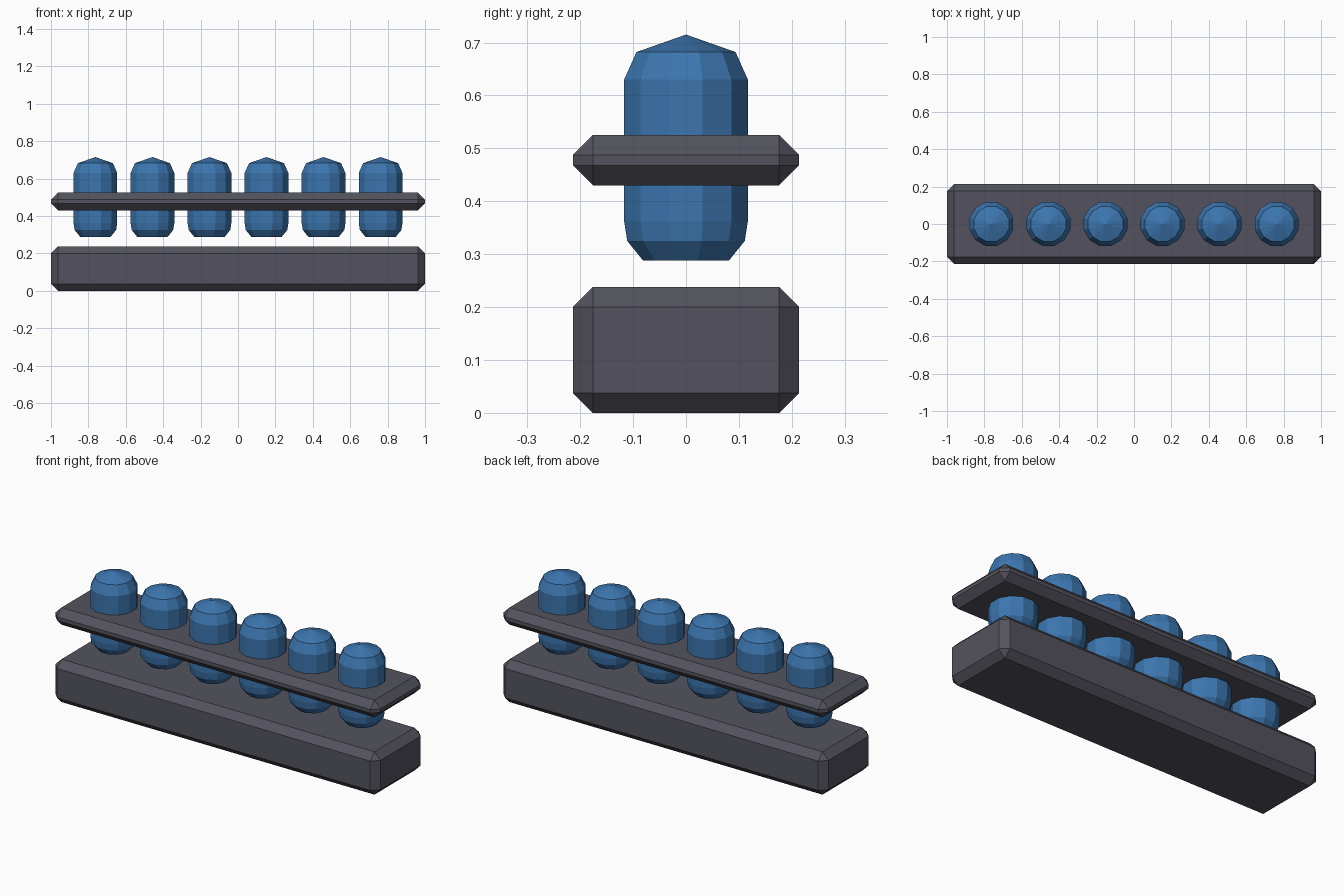
import bpy, bmesh, math

if "Cube" in bpy.data.objects:
    bpy.data.objects.remove(bpy.data.objects["Cube"])


def material(name, rgb):
    m = bpy.data.materials.new(name)
    m.diffuse_color = (*rgb, 1)
    m.use_nodes = True
    m.node_tree.nodes["Principled BSDF"].inputs["Base Color"].default_value = m.diffuse_color
    return m


GREY = material("dark_grey", (0.088, 0.086, 0.112))
BLUE = material("blue", (0.045, 0.18, 0.43))


def finish(bm, name, mat, loc=(0, 0, 0)):
    bmesh.ops.recalc_face_normals(bm, faces=bm.faces[:])
    mesh = bpy.data.meshes.new(name)
    bm.to_mesh(mesh)
    bm.free()
    mesh.materials.append(mat)
    ob = bpy.data.objects.new(name, mesh)
    ob.location = loc
    bpy.context.collection.objects.link(ob)
    return ob


def chamfered_slab(name, z0, z1, chamfer=0.0375):
    bm = bmesh.new()
    bmesh.ops.create_cube(bm, size=1)
    for v in bm.verts:
        v.co.x *= 2.0
        v.co.y *= 0.427
        v.co.z = z1 if v.co.z > 0 else z0
    bmesh.ops.bevel(bm, geom=bm.edges[:], offset=chamfer, offset_type='OFFSET',
                    segments=1, profile=0.5, affect='EDGES')
    finish(bm, name, GREY)


def capsule(name, x, sides=12):
    # flat bottom, straight faceted wall, low pointed dome
    profile = [(0.084, 0.288), (0.115, 0.325), (0.121, 0.362),
               (0.121, 0.63), (0.097, 0.682)]
    bm = bmesh.new()
    rings = []
    for r, z in profile:
        rings.append([bm.verts.new((r * math.cos(a), r * math.sin(a), z))
                      for a in (2 * math.pi * (i + 0.5) / sides for i in range(sides))])
    apex = bm.verts.new((0, 0, 0.715))
    bm.faces.new(rings[0][::-1])
    for i in range(sides):
        j = (i + 1) % sides
        for lo, hi in zip(rings, rings[1:]):
            bm.faces.new((lo[i], lo[j], hi[j], hi[i]))
        bm.faces.new((rings[-1][i], rings[-1][j], apex))
    finish(bm, name, BLUE, (x, 0, 0))


# Base block and the rack plate floating above it
chamfered_slab("base_block", 0.0, 0.238)
chamfered_slab("rack_plate", 0.43, 0.525)

# Row of six capsules passing through the plate
for k in range(6):
    capsule(f"capsule_{k + 1}", (k - 2.5) * 0.305)
